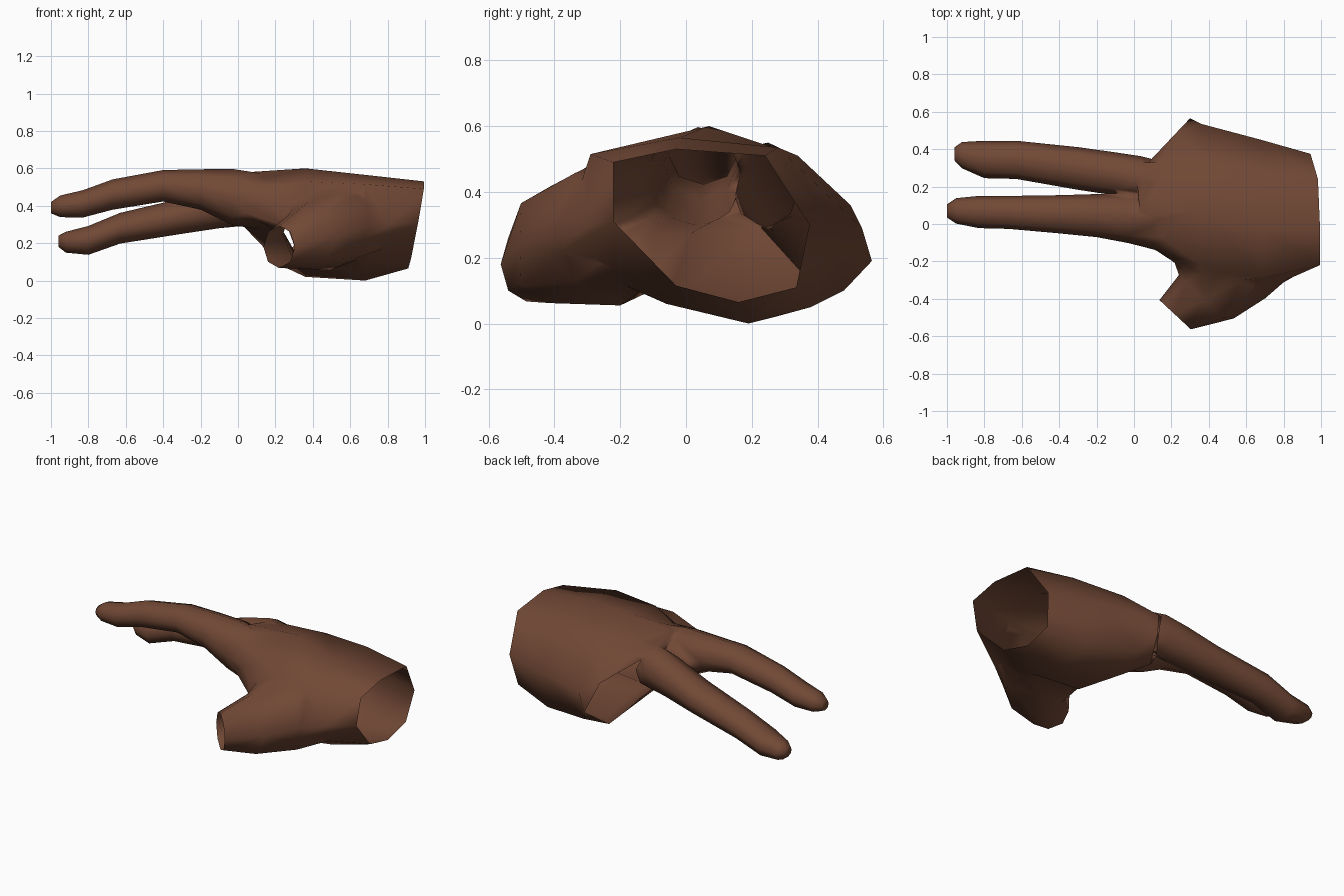
import bpy, bmesh, math
from mathutils import Vector

if "Cube" in bpy.data.objects:
    bpy.data.objects.remove(bpy.data.objects["Cube"])

skin = bpy.data.materials.new("brown_skin")
skin.diffuse_color = (0.165, 0.065, 0.036, 1)
skin.use_nodes = True
skin.node_tree.nodes["Principled BSDF"].inputs["Base Color"].default_value = skin.diffuse_color
opening = bpy.data.materials.new("opening_marker")   # marks caps that get opened later


def loft(name, rings, caps=None):
    """Closed tube through rings; caps = [(ring, corner indices, is_open)]."""
    n = len(rings[0])
    bm = bmesh.new()
    vs = [[bm.verts.new(p) for p in r] for r in rings]
    for a, b in zip(vs, vs[1:]):
        for i in range(n):
            j = (i + 1) % n
            bm.faces.new((a[i], a[j], b[j], b[i]))
    full = list(range(n))
    for ring, idx, is_open in caps or [(0, full, False), (-1, full, False)]:
        f = bm.faces.new([vs[ring][i] for i in idx])
        f.material_index = int(is_open)
    bmesh.ops.recalc_face_normals(bm, faces=bm.faces)
    bmesh.ops.triangulate(bm, faces=[f for f in bm.faces if len(f.verts) != 4])
    me = bpy.data.meshes.new(name)
    bm.to_mesh(me)
    bm.free()
    me.materials.append(skin)
    me.materials.append(opening)
    ob = bpy.data.objects.new(name, me)
    bpy.context.collection.objects.link(ob)
    return ob


def oval(c, rw, rz, w=(0, 1, 0), n=8):
    """Oval ring around c, wide along w and tall along z."""
    c, w = Vector(c), Vector(w)
    return [c + w * rw * math.cos(t) + Vector((0, 0, rz * math.sin(t)))
            for t in (2 * math.pi * i / n for i in range(n))]


# palm: wrist, heel, middle, knuckles
sections = [
    [(-.22, .49), (-.03, .53), (.24, .51), (.375, .30), (.335, .11), (.16, .065), (-.03, .115), (-.22, .31)],
    [(-.29, .515), (-.02, .565), (.28, .535), (.45, .30), (.38, .05), (.19, 0), (-.06, .06), (-.38, .22)],
    [(-.22, .53), (.07, .60), (.34, .51), (.535, .29), (.48, .10), (.27, .02), (-.05, .08), (-.30, .25)],
    [(-.075, .49), (.07, .578), (.28, .52), (.50, .36), (.565, .19), (.42, .08), (.23, .29), (-.08, .36)],
]
slant = [
    lambda y, z: .915 + .17 * (z - .065) - .03 * y,
    lambda y, z: .68,
    lambda y, z: .36,
    lambda y, z: max(.03, .10 + .95 * (y - .355)) + (.07 if z < .1 else 0),
]
palm = loft("hand", [[(f(y, z), y, z) for y, z in s] for f, s in zip(slant, sections)],
            [(0, list(range(8)), True), (-1, [2, 3, 4, 5, 6], True), (-1, [0, 1, 2, 6, 7], False)])

# fingers: (x, y, z, half width, half height)
finger_a = [(-1.0, .07, .39, .035, .03), (-.95, .07, .397, .068, .058), (-.83, .064, .41, .086, .073),
            (-.67, .062, .46, .088, .081), (-.40, .052, .507, .102, .084),
            (-.20, .045, .487, .115, .108), (-.03, .036, .447, .138, .15), (.20, .01, .43, .15, .13)]
finger_b = [(-.96, .375, .21, .035, .03), (-.92, .368, .205, .07, .056), (-.80, .345, .215, .10, .077),
            (-.63, .343, .28, .102, .082), (-.30, .297, .345, .114, .095),
            (-.10, .268, .395, .115, .115), (.04, .25, .42, .112, .13), (.20, .22, .42, .10, .11)]
parts = [loft(nm, [oval(p[:3], p[3], p[4]) for p in f])
         for nm, f in (("index_finger", finger_a), ("middle_finger", finger_b))]

# thumb stub with its broad base, open at its end
tw = (.73, -.68, 0)
thumb = [((.22, -.485, .18), .115, .113), ((.375, -.41, .24), .19, .178),
         ((.49, -.20, .29), .29, .235), ((.75, -.05, .30), .23, .13)]
parts.append(loft("thumb", [oval(c, a, b, tw) for c, a, b in thumb],
                  [(0, list(range(8)), True), (-1, list(range(8)), False)]))

# join everything into one skin
bpy.context.view_layer.objects.active = palm
for p in parts:
    m = palm.modifiers.new("join", 'BOOLEAN')
    m.operation, m.solver, m.object = 'UNION', 'EXACT', p
    bpy.ops.object.modifier_apply(modifier=m.name)
    bpy.data.objects.remove(p)

# open wrist, thumb and missing-finger holes, then soften the joints
bm = bmesh.new()
bm.from_mesh(palm.data)
bmesh.ops.delete(bm, geom=[f for f in bm.faces if f.material_index == 1], context='FACES')
bmesh.ops.remove_doubles(bm, verts=bm.verts, dist=.008)
bmesh.ops.triangulate(bm, faces=[f for f in bm.faces if len(f.verts) > 4])
crease = {v for e in bm.edges if len(e.link_faces) == 2 and not e.is_convex
          and e.calc_face_angle(0) > .4 for v in e.verts if not v.is_boundary}
bmesh.ops.smooth_vert(bm, verts=list(crease), factor=.35, use_axis_x=True, use_axis_y=True, use_axis_z=True)
for f in bm.faces:
    f.smooth = True
bm.to_mesh(palm.data)
bm.free()
palm.data.materials.pop(index=1)
